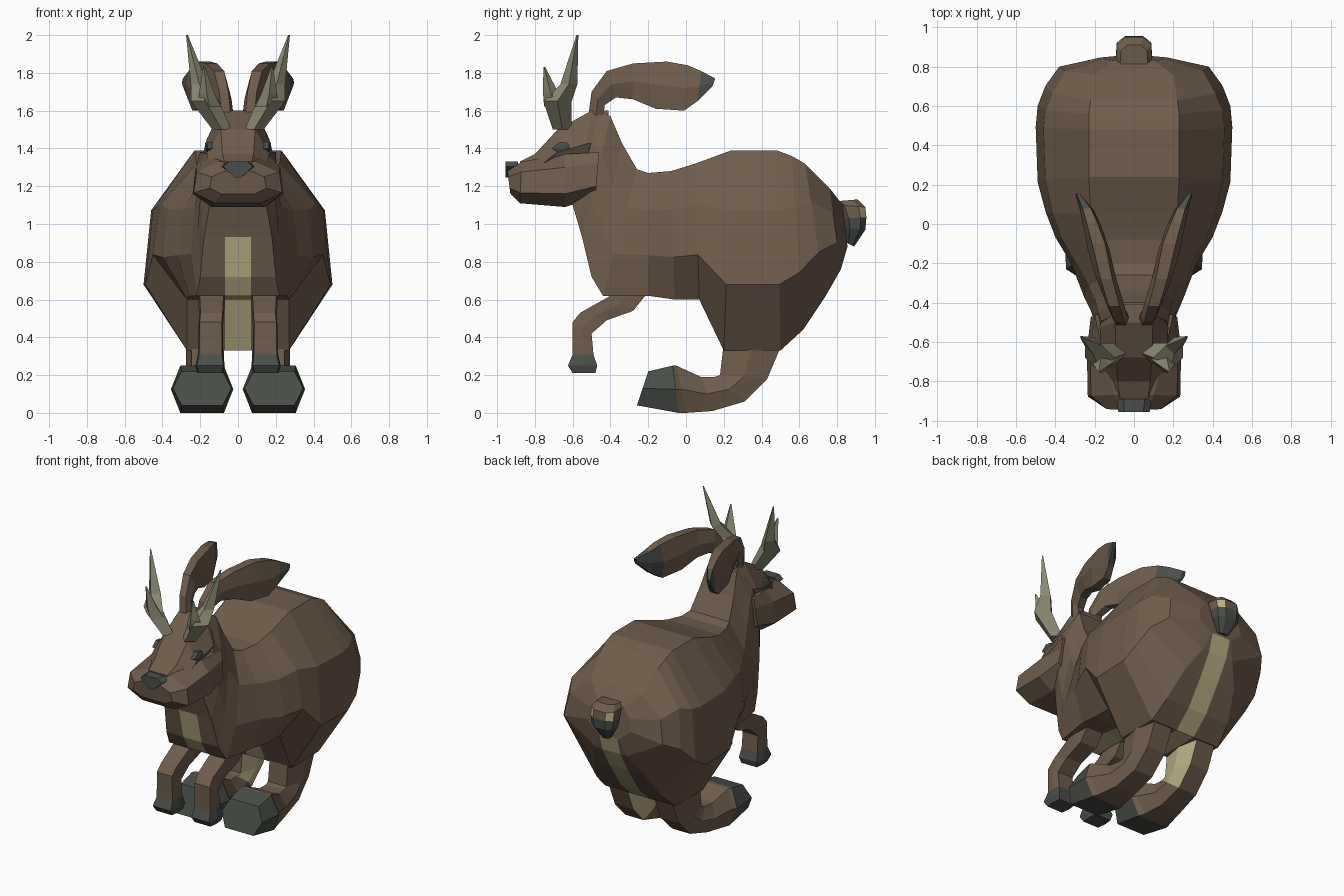
import bpy, bmesh
from mathutils import Vector

cube = bpy.data.objects.get("Cube")
if cube:
    bpy.data.objects.remove(cube, do_unlink=True)


def material(name, rgb):
    mat = bpy.data.materials.new(name)
    mat.use_nodes = True
    colour = (*rgb, 1)
    mat.diffuse_color = colour
    mat.node_tree.nodes["Principled BSDF"].inputs["Base Color"].default_value = colour
    return mat


MATERIALS = [
    material("brown fur", (.157, .109, .073)),
    material("cream fur", (.49, .44, .24)),
    material("dark slate", (.068, .076, .065)),
    material("antler horn", (.26, .255, .175)),
]
BROWN, CREAM, SLATE, HORN = range(len(MATERIALS))


def loft(name, rings, colour, mirror=False):
    """Skin closed rings of points; colour(ring, segment) picks the material."""
    bm = bmesh.new()
    loops = [[bm.verts.new(p) for p in ring] for ring in rings]
    count = len(loops[0])
    for i in range(len(loops) - 1):
        a, b = loops[i], loops[i + 1]
        for j in range(count):
            k = (j + 1) % count
            face = bm.faces.new((a[j], a[k], b[k], b[j]))
            face.material_index = colour(i, j)
    for i, end in ((0, loops[0]), (len(loops) - 2, loops[-1])):
        cap = bm.faces.new(end)
        cap.material_index = colour(i, 0)
    bmesh.ops.recalc_face_normals(bm, faces=bm.faces)
    mesh = bpy.data.meshes.new(name)
    bm.to_mesh(mesh)
    bm.free()
    for mat in MATERIALS:
        mesh.materials.append(mat)
    obj = bpy.data.objects.new(name, mesh)
    bpy.context.collection.objects.link(obj)
    if mirror:
        obj.modifiers.new("Mirror", "MIRROR").use_mirror_merge = False


def section(start, end, widths, steps, centre=0):
    """Symmetric ring between two (y, z) points, with half widths at each step."""
    half = []
    for w, t in zip(widths, steps):
        y, z = Vector(start).lerp(Vector(end), t)
        half.append((w, y, z))
    full = half + [(-x, y, z) for x, y, z in reversed(half)]
    return [(x + centre, y, z) for x, y, z in full]


def limb(name, path, colour, mirror=True, flat=.8):
    """Six-sided limb from (start, end, centre x, half width) stations."""
    rings = [section(a, b, (w * flat, w, w * flat), (0, .5, 1), c) for a, b, c, w in path]
    loft(name, rings, colour, mirror)


def spike(name, path, colour):
    """Four-sided paired spike from (x, y, z, radius) stations."""
    rings = [[(x + r, y, z), (x, y + r, z), (x - r, y, z), (x, y - r, z)]
             for x, y, z, r in path]
    loft(name, rings, lambda i, j: colour, True)


# Body and neck: top point, bottom point, top / middle / bottom half widths
body = [
    ((.83, 1.1), (.855, .88), .1, .17, .08),
    ((.76, 1.19), (.82, .76), .2, .38, .12),
    ((.63, 1.32), (.74, .62), .22, .45, .2),
    ((.56, 1.36), (.62, .44), .23, .49, .25),
    ((.48, 1.39), (.5, .33), .23, .5, .27),
    ((.24, 1.39), (.2, .33), .23, .49, .27),
    ((.05, 1.32), (.07, .6), .22, .45, .27),
    ((-.08, 1.28), (-.06, .6), .2, .4, .27),
    ((-.2, 1.27), (-.2, .62), .17, .32, .26),
    ((-.26, 1.29), (-.44, .62), .15, .25, .22),
    ((-.34, 1.43), (-.5, .72), .13, .215, .2),
    ((-.4, 1.57), (-.55, .93), .11, .2, .18),
    ((-.45, 1.6), (-.6, 1.1), .08, .18, .15),
]
rings = [section(a, b, (t, m * .92, m, w, .07), (0, .3, .67, 1, 1)) for a, b, t, m, w in body]
loft("body", rings, lambda i, j: CREAM if j == 4 and i < 11 else BROWN)

# Hind legs with cream inner thighs and dark feet
limb("hind_legs", [
    ((.2, .37), (.51, .37), .175, .1),
    ((.18, .2), (.43, .18), .175, .1),
    ((.15, .19), (.31, .06), .18, .1),
    ((.08, .19), (.14, .01), .185, .11),
    ((-.05, .25), (0, 0), .19, .145),
    ((-.07, .25), (-.04, 0), .19, .165),
    ((-.2, .22), (-.26, .04), .19, .155),
], lambda i, j: SLATE if i > 4 else CREAM if i < 2 and j in (3, 4) else BROWN, flat=.7)

# Front legs, bent forward with dark paws
limb("front_legs", [
    ((-.42, .68), (-.2, .64), .14, .07),
    ((-.4, .62), (-.28, .54), .14, .07),
    ((-.56, .53), (-.42, .49), .14, .065),
    ((-.6, .48), (-.5, .42), .145, .065),
    ((-.6, .31), (-.49, .31), .145, .067),
    ((-.625, .25), (-.47, .25), .148, .078),
    ((-.6, .21), (-.48, .21), .148, .067),
], lambda i, j: SLATE if i > 3 else BROWN, flat=.9)

# Skull and the broad muzzle with cheeks
limb("skull", [
    ((-.88, 1.33), (-.88, 1.2), 0, .13),
    ((-.8, 1.37), (-.8, 1.2), 0, .15),
    ((-.68, 1.5), (-.7, 1.25), 0, .165),
    ((-.5, 1.6), (-.55, 1.25), 0, .175),
    ((-.41, 1.6), (-.41, 1.3), 0, .14),
], lambda i, j: BROWN, False, .55)
muzzle = [
    ((-.945, 1.28), (-.93, 1.16), .07, .15, .09),
    ((-.87, 1.33), (-.88, 1.11), .1, .235, .12),
    ((-.64, 1.37), (-.64, 1.09), .16, .24, .14),
    ((-.46, 1.38), (-.48, 1.14), .2, .22, .15),
]
rings = [section(a, b, (t, m * .93, m, w), (0, .25, .75, 1)) for a, b, t, m, w in muzzle]
loft("muzzle", rings, lambda i, j: BROWN)

# Nose: wide at the top, pointed below
rings = [section((y, 1.33), (y, 1.245), (w * .6, w, .015), (0, .3, 1))
         for y, w in ((-.89, .09), (-.955, .08))]
loft("nose", rings, lambda i, j: SLATE)

# Almond eyes: shallow lenses on the sides of the head
outline = ((-.71, 1.4), (-.67, 1.435), (-.63, 1.43), (-.6, 1.4), (-.64, 1.38), (-.68, 1.38))
centre = Vector((-.655, 1.405))
rings = []
for x, size in ((.13, 1), (.163, 1), (.17, .45)):
    rings.append([(x, *centre.lerp(Vector(p), size)) for p in outline])
loft("eyes", rings, lambda i, j: SLATE, True)

# Ears, swept back with dark tips that reach further along the inside
limb("ears", [
    ((-.52, 1.55), (-.44, 1.55), .06, .04),
    ((-.5, 1.7), (-.43, 1.63), .075, .04),
    ((-.42, 1.81), (-.37, 1.67), .1, .045),
    ((-.28, 1.85), (-.28, 1.66), .14, .05),
    ((-.1, 1.86), (-.16, 1.61), .18, .055),
    ((.01, 1.84), (-.01, 1.6), .215, .045),
    ((.08, 1.81), (.06, 1.65), .24, .035),
    ((.155, 1.77), (.14, 1.73), .285, .012),
], lambda i, j: SLATE if i > 5 or i == 5 and j in (3, 4) else BROWN, flat=.6)

# Antlers: main beam and forward tine
spike("antler_beams", [
    (.085, -.655, 1.5, .05), (.175, -.68, 1.65, .075),
    (.205, -.62, 1.74, .045), (.27, -.575, 2, .005),
], HORN)
spike("antler_tines", [
    (.15, -.69, 1.62, .06), (.165, -.715, 1.69, .042), (.18, -.75, 1.83, .005),
], HORN)

# Tail with a dark underside and a small cream patch on each back corner
tail = [
    ((.91, 1.13), (.79, 1.12), .07),
    ((.95, 1.09), (.8, 1.1), .092),
    ((.955, 1.035), (.83, 1.03), .092),
    ((.95, .97), (.84, .98), .085),
    ((.89, .88), (.85, .9), .035),
]
rings = [section(a, b, (w * .5, w * .95, w, w * .6), (0, .25, .75, 1)) for a, b, w in tail]
loft("tail", rings,
     lambda i, j: SLATE if i > 1 else CREAM if i == 1 and j in (0, 6) else BROWN)
